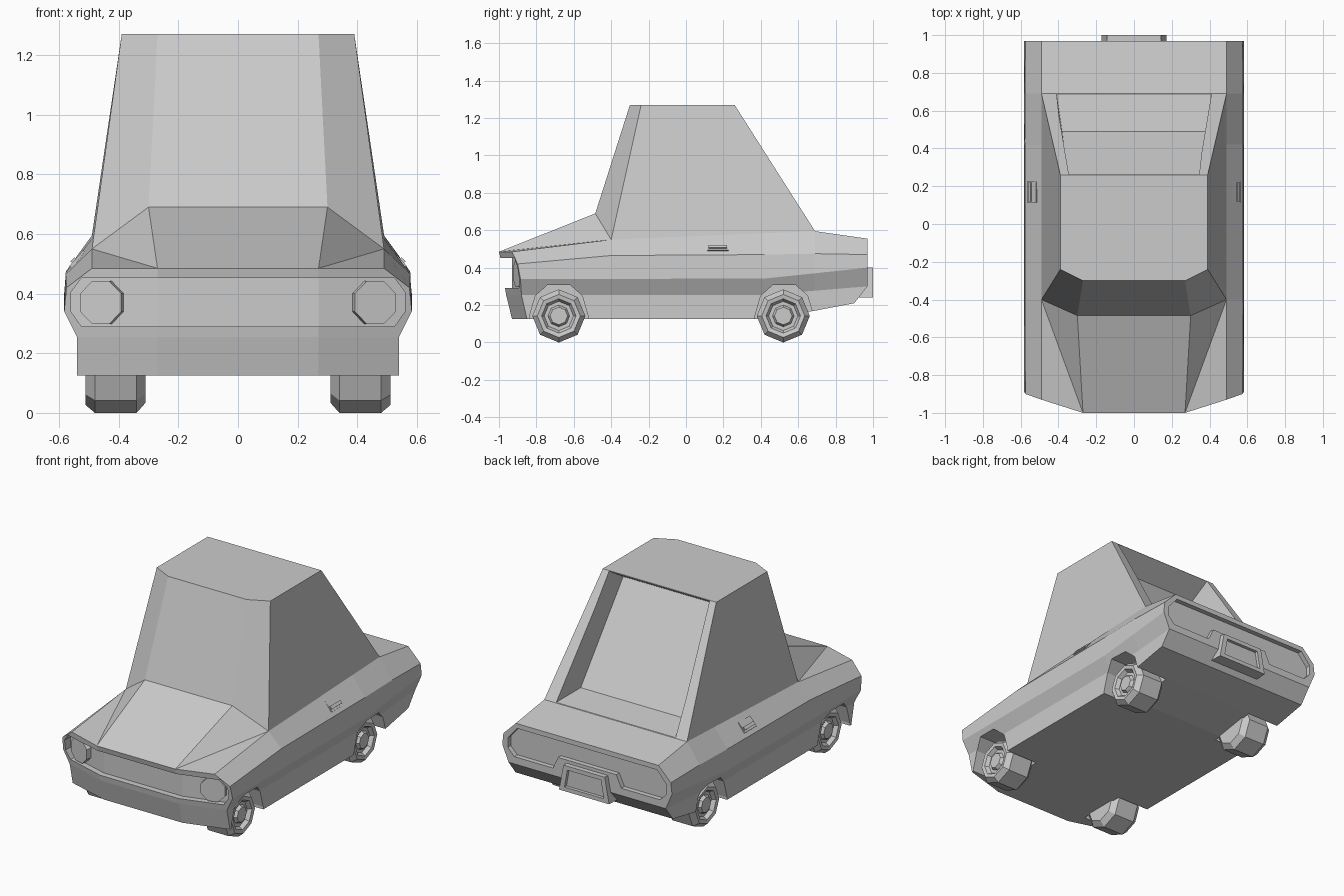
import bpy, bmesh
from math import sin, cos, pi, radians
from mathutils import Vector, Matrix

if "Cube" in bpy.data.objects:
    bpy.data.objects.remove(bpy.data.objects["Cube"])


def loft(name, rings, strips=False):
    """Skin equal-length rings; caps are n-gons or mirrored quad strips."""
    bm = bmesh.new()
    vs = [[bm.verts.new(p) for p in r] for r in rings]
    n = len(rings[0])
    for a, b in zip(vs, vs[1:]):
        for i in range(n):
            j = (i + 1) % n
            bm.faces.new((a[i], a[j], b[j], b[i]))
    for r in (vs[0], vs[-1]):
        if strips:
            for i in range(n // 2 - 1):
                bm.faces.new((r[i], r[i + 1], r[n - 2 - i], r[n - 1 - i]))
        else:
            bm.faces.new(r)
    bmesh.ops.remove_doubles(bm, verts=bm.verts, dist=1e-5)
    bmesh.ops.recalc_face_normals(bm, faces=bm.faces)
    me = bpy.data.meshes.new(name)
    bm.to_mesh(me)
    bm.free()
    ob = bpy.data.objects.new(name, me)
    bpy.context.collection.objects.link(ob)
    return ob


def sym(half):
    """Close a half ring by mirroring it across x = 0."""
    return list(half) + [(-x, y, z) for x, y, z in reversed(half)]


def cut(ob, cutters):
    """Subtract cutters, bake the result and remove the cutters."""
    for c in cutters:
        c.hide_render = True
        m = ob.modifiers.new("cut", 'BOOLEAN')
        m.operation, m.object, m.solver = 'DIFFERENCE', c, 'EXACT'
    bpy.context.view_layer.update()
    dg = bpy.context.evaluated_depsgraph_get()
    me = bpy.data.meshes.new_from_object(ob.evaluated_get(dg))
    ob.modifiers.clear()
    ob.data = me
    for c in cutters:
        bpy.data.objects.remove(c)


def box(name, size, mat):
    x, y, z = (s / 2 for s in size)
    ob = loft(name, [[(-x, -y, h), (x, -y, h), (x, y, h), (-x, y, h)] for h in (-z, z)])
    ob.data.transform(mat)
    return ob


# Body: half sections from floor centre, sill, waist and shoulder to hood centre
nose = [(.27, -.93, .125), (.27, -.93, .125), (.27, -.962, .255), (.27, -.975, .34),
        (.27, -.985, .42), (.27, -1, .485), (.27, -1, .485)]
front = [(.27, -.93, .125), (.54, -.85, .125), (.54, -.88, .255), (.583, -.885, .34),
         (.575, -.9, .42), (.49, -.93, .485), (.27, -1, .485)]
cowl = [(.27, -.4, .125), (.54, -.4, .125), (.54, -.4, .255), (.583, -.4, .34),
        (.578, -.4, .465), (.49, -.4, .55), (.30, -.485, .69)]
door = [(.27, .42, .125), (.54, .42, .125), (.54, .42, .255), (.583, .42, .342),
        (.578, .42, .47), (.49, .42, .584), (.27, .42, .59)]
deck = [(.27, .69, .17), (.54, .69, .17), (.54, .69, .277), (.583, .69, .37),
        (.577, .69, .475), (.49, .69, .595), (.27, .69, .595)]
tail = [(.27, .9, .21), (.54, .9, .21), (.54, .97, .3), (.583, .97, .4),
        (.575, .97, .47), (.49, .97, .555), (.27, .97, .555)]
body = loft("body", [sym(s) for s in (nose, front, cowl, door, deck, tail)], strips=True)

# Diagonal hood creases
bm = bmesh.new()
bm.from_mesh(body.data)
for s in (1, -1):
    ends = [min(bm.verts, key=lambda v: (v.co - Vector((s * p[0], p[1], p[2]))).length)
            for p in (front[6], cowl[5])]
    bmesh.ops.connect_verts(bm, verts=ends)
bm.to_mesh(body.data)
bm.free()

# Wheel arches
cutters = []
arch = [(-.157, .05), (-.157, .14), (-.125, .25), (-.06, .308),
        (.06, .308), (.125, .25), (.157, .14), (.157, .05)]
for yc in (-.68, .525):
    for s in (1, -1):
        cutters.append(loft("arch_cutter", [[(s * x, yc + y, z) for y, z in arch]
                                            for x in (.32, .75)]))

# Grille recess following the bent nose
grille = []
for x, lo, hi in ((-.56, .34, .405), (-.525, .29, .452), (-.27, .29, .452),
                  (.27, .29, .452), (.525, .29, .452), (.56, .34, .405)):
    yb = -.93 + .297 * (abs(x) - .27)
    grille.append([(x, -1.2, lo), (x, yb, lo), (x, yb, hi), (x, -1.2, hi)])
cutters.append(loft("grille_cutter", grille))

# Tail panel recess, stepped up around the plate
panel = [(.2, .42), (.235, .345), (.5, .345), (.545, .39), (.545, .45), (.48, .525)]
cutters.append(loft("tail_cutter", [sym([(x, y, z) for x, z in panel]) for y in (.94, 1.1)]))
cut(body, cutters)

# Cabin with recessed rear window
base = [(.30, -.485, .69), (.49, -.40, .55), (.49, .69, .595)]
roof = [(.27, -.30, 1.27), (.39, -.24, 1.27), (.39, .26, 1.27)]
cabin = loft("cabin", [sym(base), sym(roof)], strips=True)
inner = [(.38, .49, .622), (.34, .13, 1.185)]
outer = [(.41, .69, .598), (.345, .26, 1.266)]
far = [tuple(Vector(o) + (Vector(o) - Vector(i)) * .5) for i, o in zip(inner, outer)]
cut(cabin, [loft("window_cutter", [sym(inner), sym(far)])])

# Octagonal headlights
for s, side in ((1, "left"), (-1, "right")):
    ring = [(.078 * cos(pi / 8 + i * pi / 4), .078 * sin(pi / 8 + i * pi / 4)) for i in range(8)]
    lamp = loft(side + "_headlight", [[(x, y, z) for x, z in ring] for y in (-.02, .03)])
    lamp.data.transform(Matrix.Translation((s * .455, -.885, .37)) @ Matrix.Rotation(s * .29, 4, 'Z'))

# Licence plate housing
plate = loft("plate_holder", [sym([(.175, .92, .24), (.145, .92, .4)]),
                              sym([(.172, 1, .24), (.142, 1, .4)])])
cut(plate, [loft("plate_cutter", [sym([(.135, y, .265), (.115, y, .375)]) for y in (.98, 1.1)])])

# Door handles set on the sloping shoulders
for s, side in ((1, "left"), (-1, "right")):
    m = Matrix.Translation((s * .536, .17, .514)) @ Matrix.Rotation(s * radians(48), 4, 'Y')
    box(side + "_handle_plate", (.07, .112, .016), m)
    box(side + "_handle_bar", (.02, .1, .03), m @ Matrix.Translation((s * .012, 0, 0)))

# Wheels: eight-sided lathe of tyre, rim and hub
tyre = [(.31, 0), (.31, .108), (.34, .142), (.48, .142), (.512, .115), (.508, .092),
        (.485, .078), (.485, .058), (.503, .047), (.503, 0)]
for yc, end in ((-.68, "front"), (.52, "rear")):
    for s, side in ((1, "left"), (-1, "right")):
        loft(f"{end}_{side}_wheel",
             [[(s * x, yc + r * sin(i * pi / 4), .142 + r * cos(i * pi / 4)) for i in range(8)]
              for x, r in tyre], strips=True)
